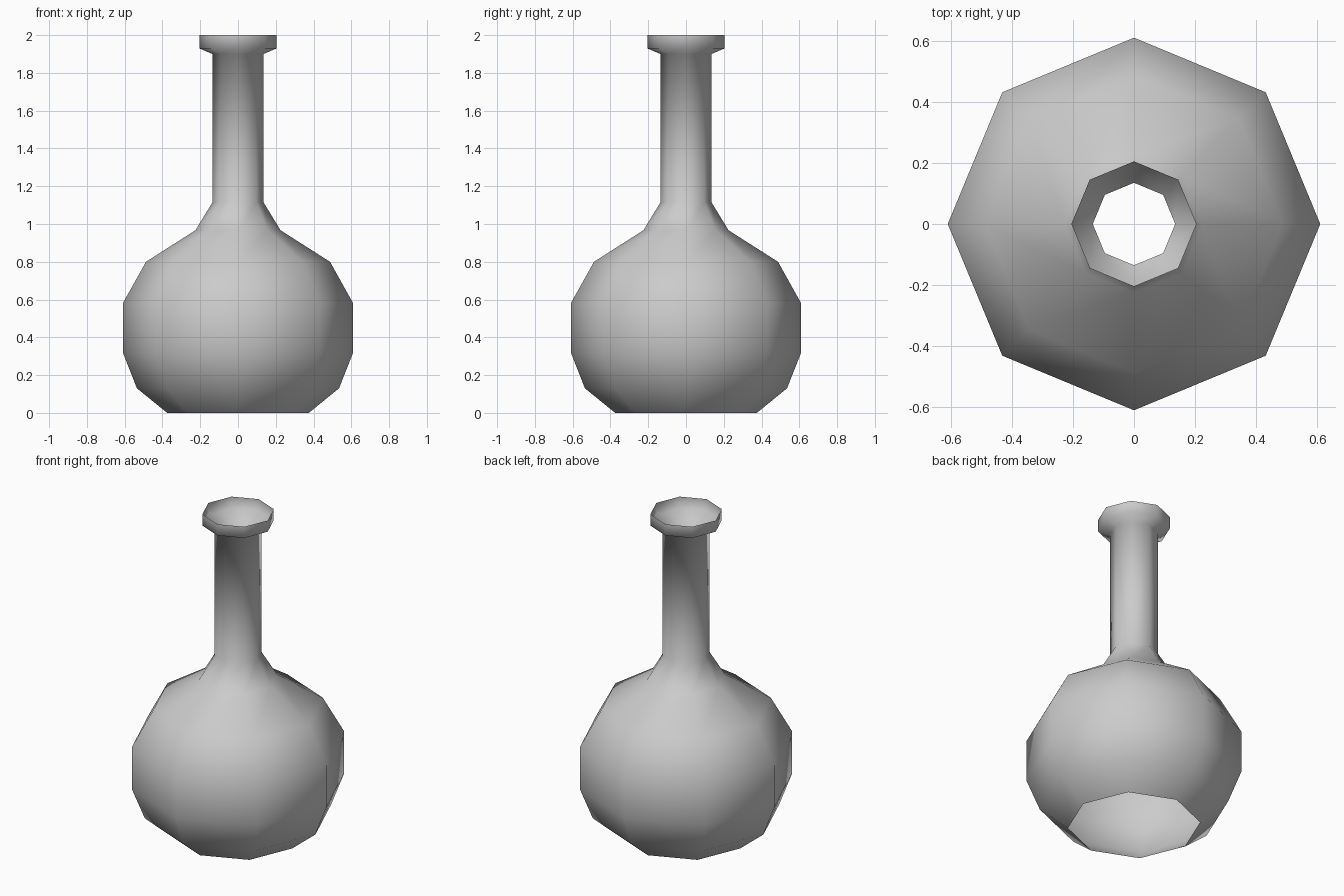
import bpy
import bmesh
from math import cos, sin, tau

cube = bpy.data.objects.get("Cube")
if cube:
    bpy.data.objects.remove(cube, do_unlink=True)

SIDES = 8

# Plain grey glaze
grey = bpy.data.materials.new("light_grey")
grey.use_nodes = True
colour = (0.6, 0.6, 0.6, 1)
grey.diffuse_color = colour
grey.node_tree.nodes["Principled BSDF"].inputs["Base Color"].default_value = colour

# Outline as (radius, height): round body, shoulder, neck, flared lip
profile = [
    (0.375, 0), (0.535, 0.13), (0.61, 0.32), (0.61, 0.58),
    (0.487, 0.80), (0.225, 0.967), (0.135, 1.115),
    (0.135, 1.9), (0.205, 1.93), (0.205, 2),
]

# Thin shell, open at the base and the mouth
bm = bmesh.new()
rings = [
    [bm.verts.new((r * cos(tau * i / SIDES), r * sin(tau * i / SIDES), z))
     for i in range(SIDES)]
    for r, z in profile
]
for low, high in zip(rings, rings[1:]):
    for i in range(SIDES):
        j = (i + 1) % SIDES
        face = bm.faces.new((low[i], low[j], high[j], high[i]))
        face.smooth = True

mesh = bpy.data.meshes.new("vase")
bm.to_mesh(mesh)
bm.free()
mesh.materials.append(grey)
vase = bpy.data.objects.new("vase", mesh)
bpy.context.collection.objects.link(vase)
